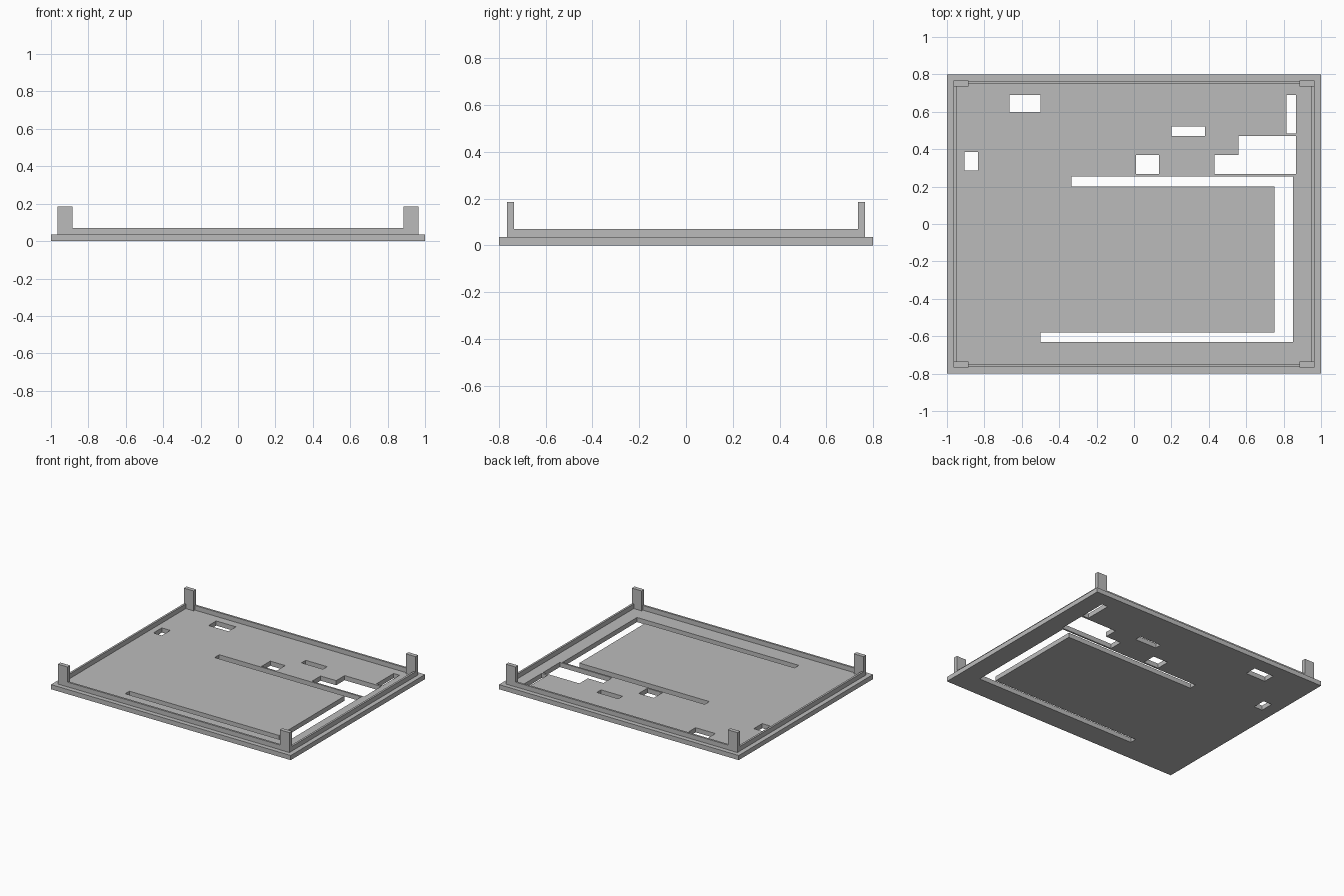
import bpy, bmesh

if "Cube" in bpy.data.objects:
    bpy.data.objects.remove(bpy.data.objects["Cube"], do_unlink=True)

FLOOR, LIP, POST = 0.035, 0.07, 0.185

grey = bpy.data.materials.new("plain grey")
grey.use_nodes = True
colour = (0.5, 0.5, 0.5, 1)
grey.diffuse_color = colour
grey.node_tree.nodes["Principled BSDF"].inputs["Base Color"].default_value = colour


def prism(name, outlines, z0, z1):
    """Extrude flat outlines into one object."""
    bm = bmesh.new()
    for outline in outlines:
        face = bm.faces.new([bm.verts.new((x, y, z0)) for x, y in outline])
        out = bmesh.ops.extrude_face_region(bm, geom=[face])
        for v in out["geom"]:
            if isinstance(v, bmesh.types.BMVert):
                v.co.z = z1
    bmesh.ops.recalc_face_normals(bm, faces=bm.faces)
    mesh = bpy.data.meshes.new(name)
    bm.to_mesh(mesh)
    bm.free()
    mesh.materials.append(grey)
    obj = bpy.data.objects.new(name, mesh)
    bpy.context.collection.objects.link(obj)
    return obj


def rect(x0, x1, y0, y1):
    return [(x0, y0), (x1, y0), (x1, y1), (x0, y1)]


def cut(target, outlines):
    """Cut the outlines right through the target."""
    cutter = prism("cutter", outlines, -0.1, 0.3)
    cutter.hide_render = True
    mod = target.modifiers.new("cut", "BOOLEAN")
    mod.operation = "DIFFERENCE"
    mod.solver = "EXACT"
    mod.object = cutter
    bpy.context.view_layer.objects.active = target
    bpy.ops.object.modifier_apply(modifier=mod.name)
    bpy.data.objects.remove(cutter, do_unlink=True)


# Base plate with its openings
plate = prism("base_plate", [rect(-1, 1, -0.8, 0.8)], 0, FLOOR)
windows = [
    rect(-0.665, -0.5, 0.6, 0.69),
    rect(0.2, 0.38, 0.47, 0.52),
    rect(-0.905, -0.835, 0.285, 0.385),
    rect(0.815, 0.865, 0.485, 0.69),
    rect(0.01, 0.135, 0.268, 0.37),
]
stepped_window = [(0.43, 0.268), (0.865, 0.268), (0.865, 0.47),
                  (0.56, 0.47), (0.56, 0.37), (0.43, 0.37)]
# U-shaped slot that leaves a tongue
tongue_slot = [(-0.335, 0.2), (0.75, 0.2), (0.75, -0.58), (-0.5, -0.58),
               (-0.5, -0.63), (0.85, -0.63), (0.85, 0.255), (-0.335, 0.255)]
cut(plate, windows + [stepped_window, tongue_slot])

# Thin raised lip
lip = prism("lip", [rect(-0.965, 0.965, -0.765, 0.765)], FLOOR, LIP)
cut(lip, [rect(-0.95, 0.95, -0.75, 0.75)])

# Corner posts
for sx, side in ((1, "left"), (-1, "right")):
    for sy, end in ((1, "back"), (-1, "front")):
        xs = sorted((sx * 0.885, sx * 0.966))
        ys = sorted((sy * 0.735, sy * 0.766))
        prism(f"{end}_{side}_post", [rect(*xs, *ys)], FLOOR, POST)
